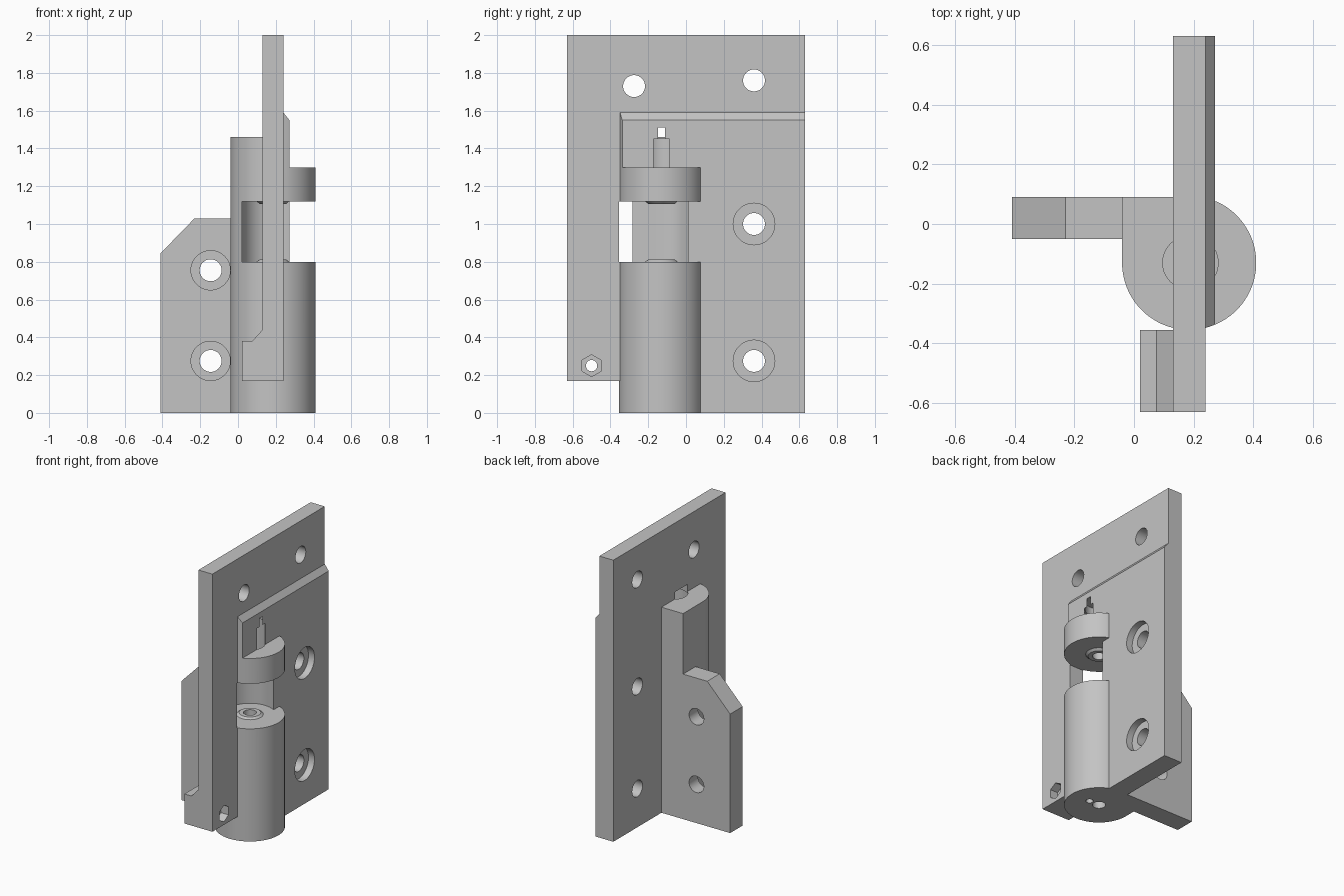
import bpy, bmesh
from math import sin, cos, pi, radians, asin

if "Cube" in bpy.data.objects:
    bpy.data.objects.remove(bpy.data.objects["Cube"], do_unlink=True)

mat = bpy.data.materials.new("plain_grey")
mat.use_nodes = True
grey = (0.55, 0.55, 0.55, 1)
mat.diffuse_color = grey
mat.node_tree.nodes["Principled BSDF"].inputs["Base Color"].default_value = grey

AXIS = {"x": lambda a, b, t: (t, a, b),
        "y": lambda a, b, t: (a, t, b),
        "z": lambda a, b, t: (a, b, t)}


def prism(name, pts, axis, lo, hi):
    """Extrude a 2D outline along an axis."""
    bm = bmesh.new()
    rings = [[bm.verts.new(AXIS[axis](a, b, t)) for a, b in pts] for t in (lo, hi)]
    bm.faces.new(rings[0])
    bm.faces.new(rings[1])
    n = len(pts)
    for i in range(n):
        j = (i + 1) % n
        bm.faces.new((rings[0][i], rings[0][j], rings[1][j], rings[1][i]))
    bmesh.ops.recalc_face_normals(bm, faces=bm.faces)
    me = bpy.data.meshes.new(name)
    bm.to_mesh(me)
    bm.free()
    me.materials.append(mat)
    ob = bpy.data.objects.new(name, me)
    bpy.context.collection.objects.link(ob)
    return ob


def box(name, x0, x1, y0, y1, z0, z1):
    return prism(name, [(x0, y0), (x1, y0), (x1, y1), (x0, y1)], "z", z0, z1)


def arc(cx, cy, r, a0, a1, n):
    return [(cx + r * cos(a0 + (a1 - a0) * i / n),
             cy + r * sin(a0 + (a1 - a0) * i / n)) for i in range(n + 1)]


def rod(name, a, b, r, axis, lo, hi, n=48):
    return prism(name, arc(a, b, r, pi / 2, 2.5 * pi, n)[:-1], axis, lo, hi)


def combine(target, tool, op):
    mod = target.modifiers.new(op, "BOOLEAN")
    mod.operation, mod.solver, mod.object = op, "EXACT", tool
    bpy.context.view_layer.objects.active = target
    bpy.ops.object.modifier_apply(modifier=mod.name)
    bpy.data.objects.remove(tool, do_unlink=True)


def smooth(ob):
    bpy.ops.object.select_all(action="DESELECT")
    ob.select_set(True)
    bpy.context.view_layer.objects.active = ob
    bpy.ops.object.shade_smooth_by_angle(angle=radians(30))


# Shared dimensions: barrel axis, plate faces
CX, CY, R = 0.185, -0.13, 0.225
BACK, FACE, PAD = 0.13, 0.24, 0.272

# Upright plate
body = box("hinge_plate", BACK, FACE, -0.63, 0.63, 0.17, 2)
end = asin(0.206 / R)
barrel = arc(CX, CY, R, pi, 2 * pi + end, 64) + [(0.2, 0.08), (0.135, 0.09), (-0.04, 0.09)]
solids = [
    prism("barrel", barrel, "z", 0, 1.62),
    box("raised_pad", BACK, PAD, CY, 0.63, 0, 1.62),
    prism("wing", [(-0.41, 0), (0.05, 0), (0.05, 1.03), (-0.23, 1.03), (-0.41, 0.845)],
          "y", -0.05, 0.09),
    prism("lug", [(0.02, 0.17), (0.2, 0.17), (0.2, 0.44), (BACK, 0.44), (0.075, 0.38),
                  (0.02, 0.38)], "y", -0.63, -0.355),
]
for s in solids:
    combine(body, s, "UNION")

cutters = [
    # Pad chamfer and barrel tops
    prism("pad_cut", [(FACE, 1.59), (PAD, 1.55), (PAD, 1.3), (0.6, 1.3), (0.6, 1.7),
                      (FACE, 1.7)], "y", -0.8, 0.8),
    box("back_top_cut", -0.2, BACK, -0.5, 0.2, 1.46, 1.7),
    # Knuckle gap
    rod("gap_round", CX, CY, 0.165, "z", 0.8, 1.12, 64),
    box("gap_front", 0.02, 0.6, -0.355, CY, 0.8, 1.12),
    box("gap_side", PAD, 0.6, -0.4, 0.1, 0.8, 1.12),
    # Pin bores
    rod("lower_bore", CX, CY, 0.042, "z", -0.1, 0.9),
    rod("upper_bore", CX, CY, 0.045, "z", 1.05, 1.25),
    rod("pin_pocket", CX, CY, 0.097, "z", 1.2, 1.45),
    rod("pin_pocket_tip", CX, CY, 0.089, "z", 1.4, 1.51),
    rod("drain_hole", 0.265, CY, 0.024, "z", -0.1, 0.15, 24),
    # Nut pocket with screw hole
    rod("nut_hole", -0.5, 0.25, 0.03, "x", -0.2, 0.5, 24),
    rod("nut_pocket", -0.5, 0.25, 0.058, "x", 0.18, 0.5, 6),
]
# Screw holes, some counterbored
for y, z, bored in ((0.36, 1.76, 0), (-0.275, 1.73, 0), (0.36, 1.0, 1), (0.36, 0.275, 1)):
    cutters.append(rod("plate_hole", y, z, 0.058, "x", 0, 0.5))
    if bored:
        cutters.append(rod("plate_counterbore", y, z, 0.11, "x", 0.225, 0.5))
for z in (0.275, 0.755):
    cutters.append(rod("wing_hole", -0.145, z, 0.058, "y", -0.3, 0.3))
    # Counterbore stops at the barrel wall
    cutters.append(rod("wing_counterbore", -0.145, z, 0.104, "y", -0.3, -0.01))
for c in cutters:
    combine(body, c, "DIFFERENCE")
smooth(body)


def bushing(name, z, tip):
    """Tapered collar ring around the pin bore."""
    n = 48
    bm = bmesh.new()
    section = [(0.042, z), (0.086, z), (0.07, tip), (0.042, tip)]
    rings = [[bm.verts.new((CX + r * cos(2 * pi * i / n), CY + r * sin(2 * pi * i / n), h))
              for i in range(n)] for r, h in section]
    for k in range(4):
        a, b = rings[k], rings[(k + 1) % 4]
        for i in range(n):
            j = (i + 1) % n
            bm.faces.new((a[i], a[j], b[j], b[i]))
    bmesh.ops.recalc_face_normals(bm, faces=bm.faces)
    me = bpy.data.meshes.new(name)
    bm.to_mesh(me)
    bm.free()
    me.materials.append(mat)
    ob = bpy.data.objects.new(name, me)
    bpy.context.collection.objects.link(ob)
    smooth(ob)


bushing("lower_bushing", 0.8, 0.812)
bushing("upper_bushing", 1.12, 1.106)
